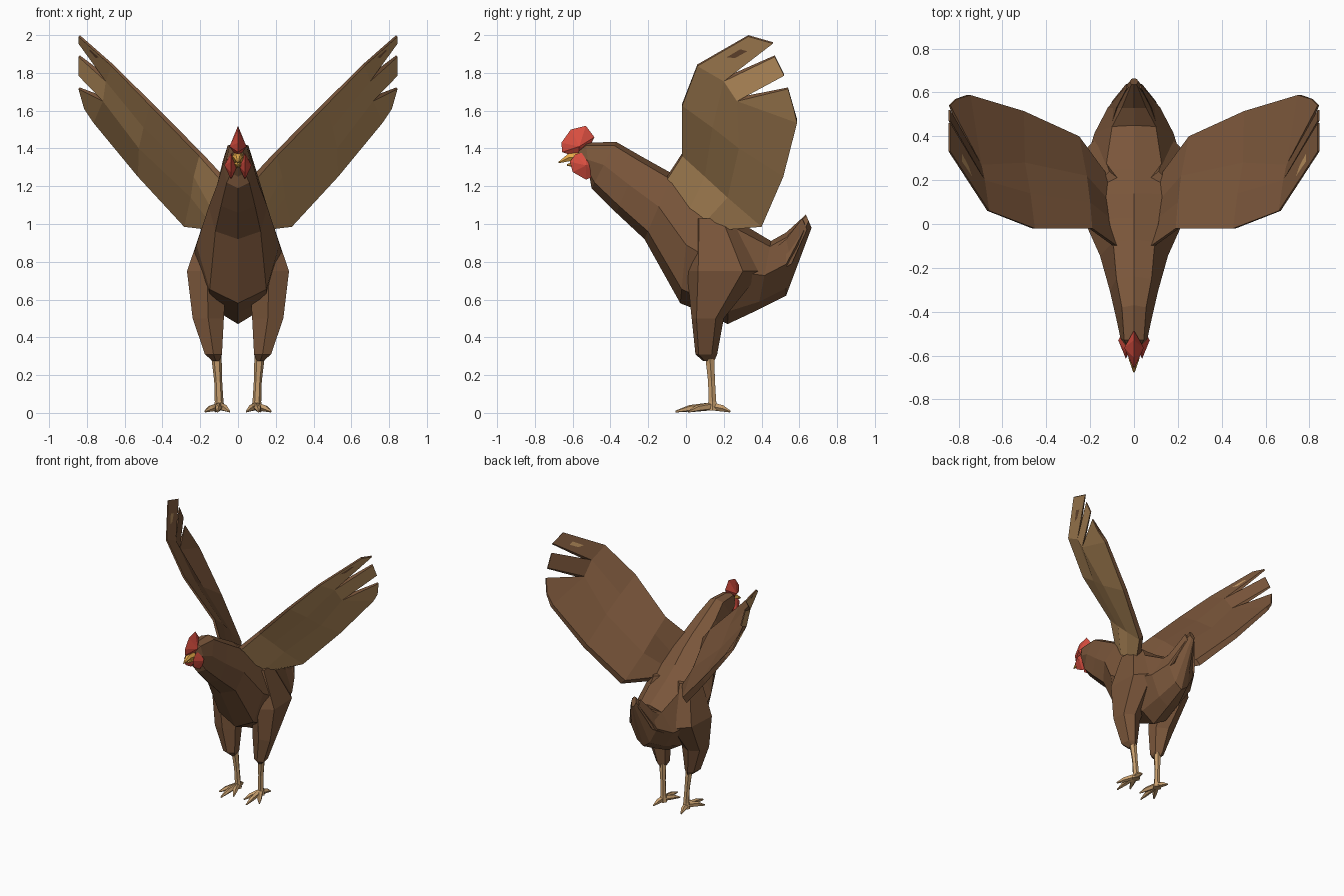
import bpy, bmesh, math
from mathutils import Vector

if "Cube" in bpy.data.objects:
    bpy.data.objects.remove(bpy.data.objects["Cube"])


def material(name, rgb):
    m = bpy.data.materials.new(name)
    m.diffuse_color = (*rgb, 1)
    m.use_nodes = True
    m.node_tree.nodes["Principled BSDF"].inputs["Base Color"].default_value = m.diffuse_color
    return m


BROWN = material("brown feathers", (0.195, 0.093, 0.043))
TAN = material("tan wing underside", (0.50, 0.285, 0.115))
LEG = material("leg tan", (0.58, 0.35, 0.16))
RED = material("comb red", (0.68, 0.075, 0.05))
YELLOW = material("beak yellow", (0.85, 0.43, 0.07))


def make(name, verts, faces, mats, mirror=False, indices=None):
    me = bpy.data.meshes.new(name)
    me.from_pydata([tuple(v) for v in verts], [], faces)
    for m in mats:
        me.materials.append(m)
    if indices:
        me.polygons.foreach_set("material_index", indices)
    bm = bmesh.new()
    bm.from_mesh(me)
    bmesh.ops.recalc_face_normals(bm, faces=bm.faces)
    bm.to_mesh(me)
    bm.free()
    ob = bpy.data.objects.new(name, me)
    bpy.context.collection.objects.link(ob)
    if mirror:
        mod = ob.modifiers.new("mirror", 'MIRROR')
        mod.use_mirror_merge = False
    return ob


def loft(name, rings, mat, mirror=False):
    """Skin equal-sized rings and cap both ends."""
    n = len(rings[0])
    verts = [p for r in rings for p in r]
    faces = [tuple(range(n)), tuple(range(len(verts) - n, len(verts)))]
    for i in range(len(rings) - 1):
        for j in range(n):
            k = (j + 1) % n
            faces.append((i * n + j, i * n + k, (i + 1) * n + k, (i + 1) * n + j))
    return make(name, verts, faces, [mat], mirror)


def tube(name, path, mat, sides=5, mirror=True):
    """Tapered limb through (x, y, z, radius) points."""
    pts = [Vector(p[:3]) for p in path]
    rings = []
    for i, p in enumerate(pts):
        d = (pts[min(i + 1, len(pts) - 1)] - pts[max(i - 1, 0)]).normalized()
        ref = Vector((0, 1, 0)) if abs(d.z) > 0.8 else Vector((0, 0, 1))
        u = d.cross(ref).normalized()
        v = u.cross(d)
        rings.append([p + path[i][3] * (u * math.cos(a) + v * math.sin(a))
                      for a in (math.tau * k / sides for k in range(sides))])
    return loft(name, rings, mat, mirror)


def lens(name, outline, centre, x, puff, mat, mirror=False):
    """Flat y-z outline with a raised point on both sides."""
    n = len(outline)
    verts = [(x, y, z) for y, z in outline]
    verts += [(x + puff, *centre), (x - puff, *centre)]
    faces = [(i, (i + 1) % n, n) for i in range(n)]
    faces += [((i + 1) % n, i, n + 1) for i in range(n)]
    return make(name, verts, faces, [mat], mirror)


# Body, neck and tail: top y,z, bottom y,z, then upper, middle, lower half widths
SECTIONS = [
    (-0.57, 1.39, -0.56, 1.32, .025, .035, .02),
    (-0.53, 1.43, -0.51, 1.25, .045, .062, .035),
    (-0.37, 1.435, -0.50, 1.19, .055, .08, .06),
    (-0.24, 1.36, -0.37, 1.06, .08, .11, .09),
    (-0.07, 1.265, -0.22, 0.92, .095, .155, .12),
    (0.03, 1.20, -0.03, 0.58, .115, .22, .15),
    (0.14, 1.11, 0.10, 0.53, .13, .24, .15),
    (0.25, 1.03, 0.22, 0.47, .13, .235, .11),
    (0.45, 0.91, 0.38, 0.545, .10, .18, .09),
    (0.53, 0.955, 0.53, 0.62, .055, .12, .055),
    (0.635, 1.05, 0.665, 0.98, .012, .02, .012),
]
rings = []
for ty, tz, by, bz, wu, wm, wl in SECTIONS:
    at = lambda x, t: (x, ty + (by - ty) * t, tz + (bz - tz) * t)
    rings.append([at(0, 0), at(wu, .08), at(wm, .5), at(wl, .88),
                  at(0, 1), at(-wl, .88), at(-wm, .5), at(-wu, .08)])
loft("body", rings, BROWN)

# Overlapping side tail feather
loft("tail_feathers", [[(.11, .43, .84), (.14, .46, .73), (.09, .45, .74)],
                       [(.08, .53, .92), (.10, .56, .79), (.06, .55, .81)],
                       [(.035, .615, 1.03), (.035, .64, .97), (.015, .63, 1.0)]], BROWN, True)

# Wings: chord rows from root to wrist, then three spread feather tips
rows = [
    [(.09, -.12, 1.18), (.13, .01, 1.06), (.15, .10, 1.01), (.16, .22, .97)],
    [(.225, -.02, 1.34), (.235, .10, 1.25), (.25, .22, 1.14), (.285, .40, .985)],
    [(.48, -.02, 1.61), (.50, .14, 1.51), (.525, .28, 1.40), (.53, .515, 1.25)],
    [(.68, .06, 1.825), (.70, .20, 1.755), (.715, .27, 1.65), (.765, .588, 1.535)],
    [(.845, .33, 1.992), (.845, .46, 1.955)],
    [(.845, .47, 1.885), (.845, .52, 1.785)],
    [(.845, .54, 1.715), (.815, .57, 1.61)],
]
thick = [.06, .05, .04, .028, .011, .011, .011]
lift = Vector((-.7, 0, .7))
low = [Vector(p) for r in rows for p in r]
up = [Vector(p) + lift * t for r, t in zip(rows, thick) for p in r]
for i in range(4):  # bevelled leading edge
    low[4 * i] += lift * thick[i] * .55
n = len(low)
quads = [(4 * i + j, 4 * i + j + 1, 4 * i + j + 5, 4 * i + j + 4)
         for i in range(3) for j in range(3)]
quads += [(12 + f, 13 + f, 17 + 2 * f, 16 + 2 * f) for f in range(3)]
edges = {}
for q in quads:
    for a, b in zip(q, q[1:] + q[:1]):
        edges.setdefault(tuple(sorted((a, b))), []).append((a, b))
rim = [(e[0][0], e[0][1], e[0][1] + n, e[0][0] + n) for e in edges.values() if len(e) == 1]
faces = quads + [tuple(i + n for i in reversed(q)) for q in quads] + rim
make("wings", low + up, faces, [BROWN, TAN], True,
     [1] * len(quads) + [0] * (len(quads) + len(rim)))

# Feathered thighs blending into the flanks: z, inner x, outer x, front y, back y
thigh = []
for z, xi, xo, yf, yb in [(1.03, .05, .175, .04, .24), (.75, .06, .27, .005, .40),
                          (.50, .075, .24, .03, .20), (.31, .085, .175, .05, .165),
                          (.275, .10, .135, .09, .15)]:
    xm, d = (xi + xo) / 2, (yb - yf) * .25
    thigh.append([(xm, yf, z), (xo, yf + d * .6, z), (xo - .012, yb - d, z),
                  (xm, yb, z), (xi, yb - d, z), (xi, yf + d, z)])
loft("thighs", thigh, BROWN, True)

# Shanks and toes
tube("shanks", [(.115, .125, .31, .028), (.105, .135, .17, .021),
                (.10, .14, .06, .023), (.10, .14, .012, .032)], LEG, 6)
for name, x, y in [("inner_toes", .045, .01), ("middle_toes", .11, -.055),
                   ("outer_toes", .175, .015), ("back_toes", .12, .235)]:
    mid = (.1 + (x - .1) * .6, .13 + (y - .13) * .6)
    tube(name, [(.10, .135, .035, .022), (*mid, .024, .018), (x, y, .007, .005)], LEG)

# Comb, wattles and beak
lens("comb", [(-.655, 1.38), (-.66, 1.43), (-.61, 1.50), (-.53, 1.52), (-.485, 1.46),
              (-.52, 1.39), (-.57, 1.35), (-.61, 1.365)], (-.565, 1.41), 0, .045, RED)
lens("wattles", [(-.615, 1.33), (-.60, 1.275), (-.53, 1.235), (-.48, 1.255),
                 (-.47, 1.33), (-.53, 1.38), (-.585, 1.37)], (-.53, 1.31), .037, .035, RED, True)
tube("upper_beak", [(0, -.55, 1.35, .036), (0, -.62, 1.352, .023), (0, -.675, 1.325, .004)],
     YELLOW, 6, False)
tube("lower_beak", [(0, -.55, 1.32, .024), (0, -.63, 1.312, .005)], YELLOW, 5, False)
